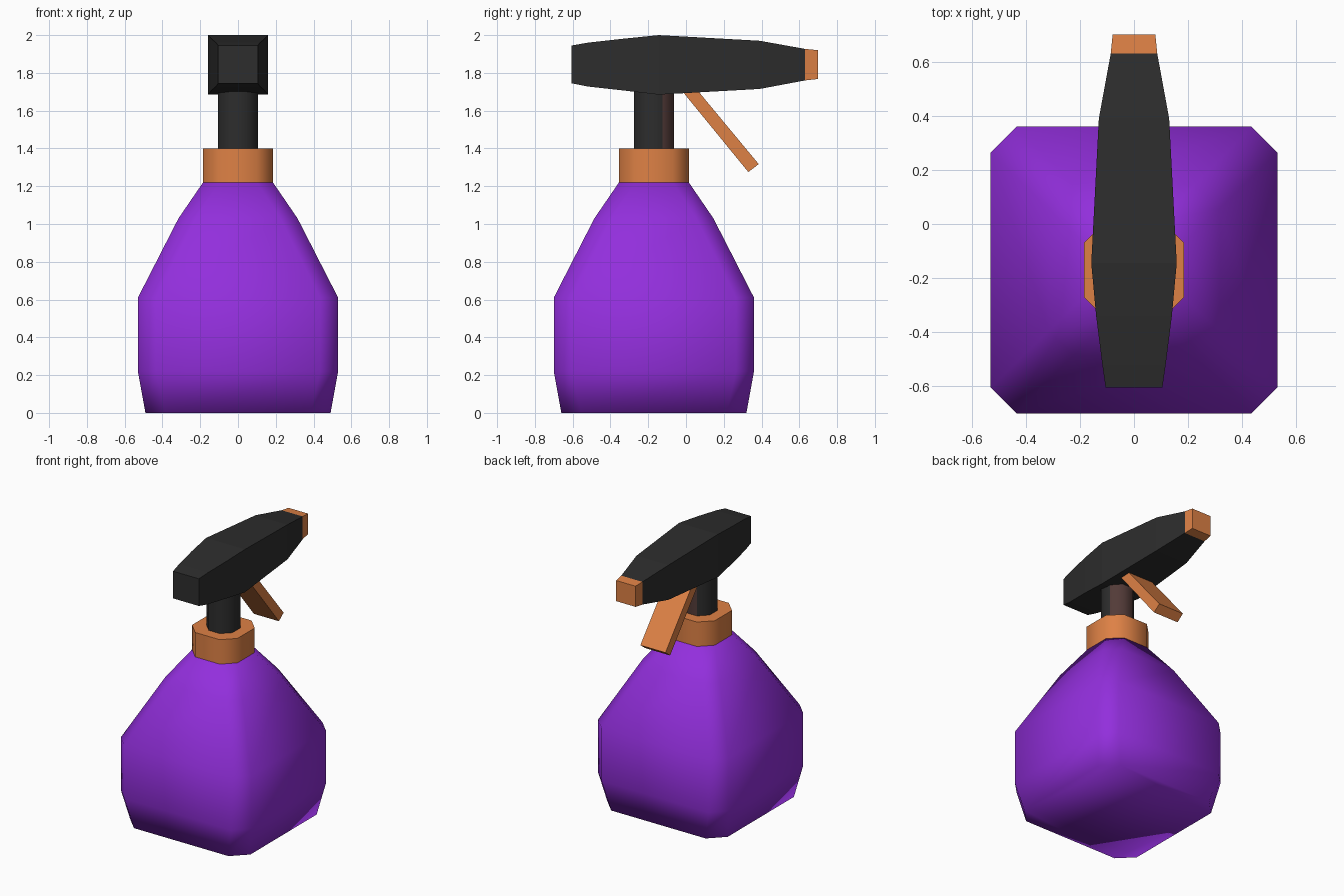
import bpy, bmesh
from mathutils import Vector

if "Cube" in bpy.data.objects:
    bpy.data.objects.remove(bpy.data.objects["Cube"])


def material(name, rgb):
    m = bpy.data.materials.new(name)
    m.diffuse_color = (*rgb, 1)
    m.use_nodes = True
    m.node_tree.nodes["Principled BSDF"].inputs["Base Color"].default_value = m.diffuse_color
    return m


purple = material("purple", (0.29, 0.028, 0.72))
orange = material("orange", (0.73, 0.22, 0.06))
black = material("black", (0.026, 0.026, 0.026))
brown = material("dark_brown", (0.085, 0.043, 0.039))


def loft(name, rings, mats, smooth=False, sharp_caps=True):
    """Skin matching rings of points and cap both ends."""
    bm = bmesh.new()
    vs = [[bm.verts.new(p) for p in ring] for ring in rings]
    n = len(vs[0])
    for a, b in zip(vs, vs[1:]):
        for i in range(n):
            j = (i + 1) % n
            bm.faces.new((a[i], a[j], b[j], b[i]))
    caps = [bm.faces.new(vs[0][::-1]), bm.faces.new(vs[-1])]
    bmesh.ops.recalc_face_normals(bm, faces=bm.faces[:])
    for f in bm.faces:
        f.smooth = smooth
    if sharp_caps:
        for f in caps:
            for e in f.edges:
                e.smooth = False
    me = bpy.data.meshes.new(name)
    bm.to_mesh(me)
    bm.free()
    for m in mats:
        me.materials.append(m)
    ob = bpy.data.objects.new(name, me)
    bpy.context.collection.objects.link(ob)
    return ob


CY = -0.17  # depth of the bottle axis


def octagon(z, h, f):
    """Square of half width h, with corners cut so each flat has half width f."""
    pts = [(h, -f), (h, f), (f, h), (-f, h), (-h, f), (-h, -f), (-f, -h), (f, -h)]
    return [(x, y + CY, z) for x, y in pts]


def rect(y, w, z0, z1):
    return [(-w, y, z0), (w, y, z0), (w, y, z1), (-w, y, z1)]


# Bottle body, softly shaded all round
loft("bottle", [octagon(*r) for r in (
    (0, 0.49, 0.385), (0.22, 0.53, 0.435), (0.61, 0.53, 0.435),
    (1.03, 0.315, 0.225), (1.22, 0.185, 0.10))], [purple], True, False)

# Screw collar
loft("collar", [octagon(1.215, 0.185, 0.10), octagon(1.40, 0.185, 0.10)], [orange], True)

# Neck, with brown faces towards the trigger
neck = loft("neck", [octagon(1.39, 0.106, 0.045), octagon(1.74, 0.106, 0.045)],
            [black, brown], True)
for f in neck.data.polygons:
    if f.normal.y > 0.5 and f.normal.x > -0.3:
        f.material_index = 1

# Spray head, a faceted tapered block
loft("spray_head", [rect(*r) for r in (
    (-0.605, 0.105, 1.745, 1.945), (-0.52, 0.117, 1.728, 1.96),
    (-0.34, 0.14, 1.708, 1.98), (-0.145, 0.158, 1.685, 2.0),
    (0.39, 0.13, 1.715, 1.97), (0.63, 0.086, 1.76, 1.927))], [black])

# Nozzle tip
loft("nozzle", [rect(0.63, 0.086, 1.76, 1.927), rect(0.70, 0.079, 1.768, 1.92)], [orange])

# Slanted trigger
side = [(-0.05, 1.74), (0.33, 1.275), (0.385, 1.317), (0.03, 1.745)]
loft("trigger", [[(x, y, z) for y, z in side] for x in (-0.102, 0.102)], [orange])
